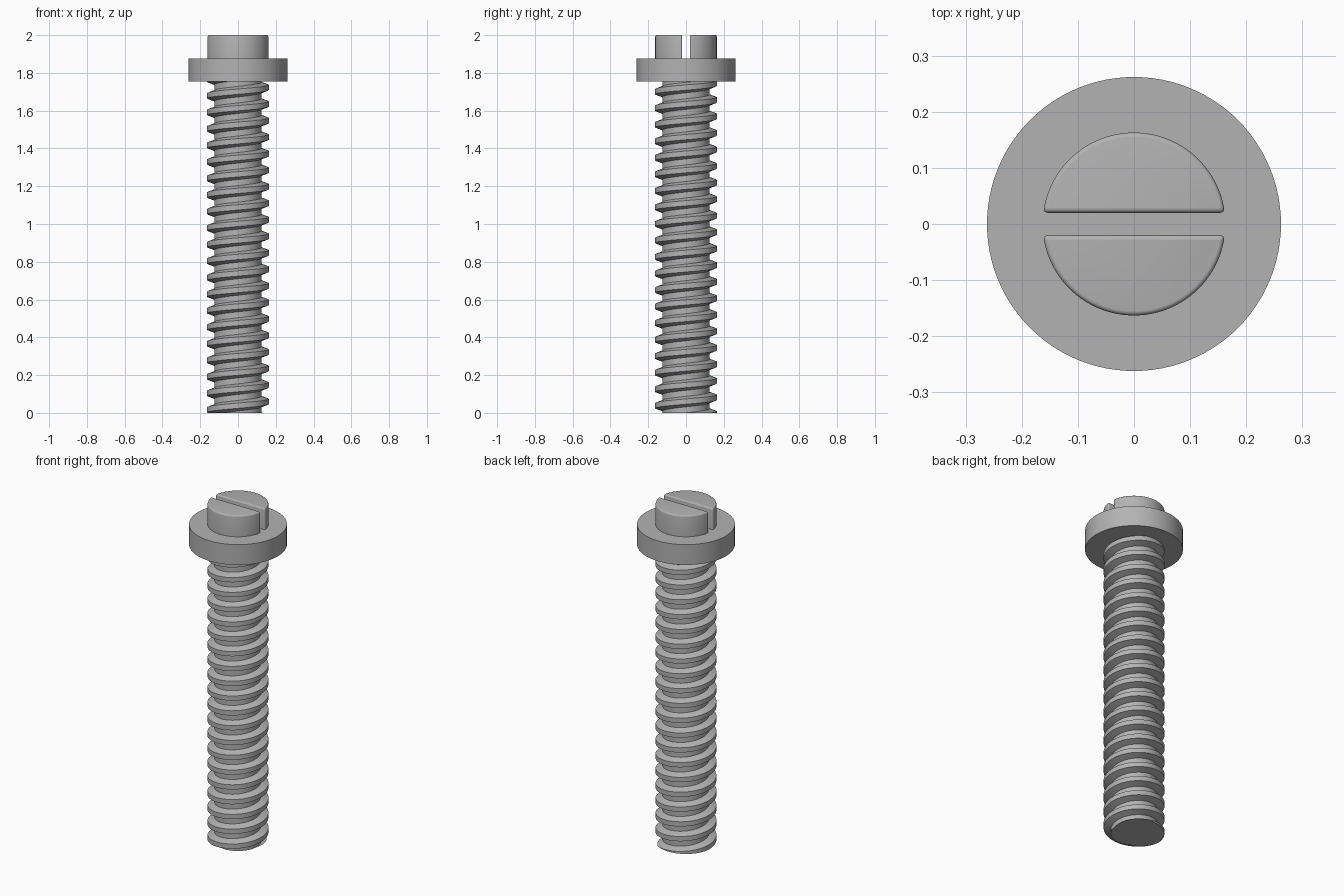
import bpy, bmesh, math
from mathutils import Vector

cube = bpy.data.objects.get("Cube")
if cube:
    bpy.data.objects.remove(cube, do_unlink=True)

steel = bpy.data.materials.new("grey steel")
steel.use_nodes = True
grey = (0.45, 0.45, 0.45, 1)
steel.diffuse_color = grey
steel.node_tree.nodes["Principled BSDF"].inputs["Base Color"].default_value = grey


def finish(name, bm):
    """Turn a bmesh into a smooth-shaded steel object."""
    bmesh.ops.recalc_face_normals(bm, faces=bm.faces)
    mesh = bpy.data.meshes.new(name)
    bm.to_mesh(mesh)
    bm.free()
    mesh.materials.append(steel)
    obj = bpy.data.objects.new(name, mesh)
    bpy.context.collection.objects.link(obj)
    bpy.ops.object.select_all(action="DESELECT")
    obj.select_set(True)
    bpy.context.view_layer.objects.active = obj
    bpy.ops.object.shade_smooth_by_angle(angle=math.radians(30))
    return obj


FLANGE_BOTTOM, FLANGE_TOP, TOP = 1.755, 1.875, 2.0

# Threaded shank: a right-handed helical sweep of one tooth profile
ROOT, CREST, PITCH, STEPS = 0.125, 0.163, 0.0875, 64
PHASE = 0.06  # height of the first tooth on the +x side
profile = [(ROOT, -0.028), (CREST, -0.014), (CREST, 0.014), (ROOT, 0.028)]
turns = math.ceil(FLANGE_TOP / PITCH) + 2
bm = bmesh.new()
rows = []
for i in range(turns * STEPS + 1):
    a = math.tau * i / STEPS
    base = PHASE + PITCH * (i / STEPS - 2)
    rows.append([bm.verts.new((r * math.cos(a), r * math.sin(a), base + z))
                 for r, z in profile])
for i in range(len(rows) - 1):
    a, b = rows[i], rows[i + 1]
    for j in range(3):
        bm.faces.new((a[j], b[j], b[j + 1], a[j + 1]))
    # Root band joining this turn to the next one up
    if i + 1 + STEPS < len(rows):
        bm.faces.new((a[3], b[3], rows[i + 1 + STEPS][0], rows[i + STEPS][0]))
# Cut flat at the foot and hide the upper end inside the flange
for height, up in ((0, -1), (FLANGE_BOTTOM + 0.02, 1)):
    cut = bmesh.ops.bisect_plane(
        bm, geom=bm.verts[:] + bm.edges[:] + bm.faces[:], dist=1e-6,
        plane_co=Vector((0, 0, height)), plane_no=Vector((0, 0, up)), clear_outer=True)
    rim = [e for e in cut["geom_cut"] if isinstance(e, bmesh.types.BMEdge)]
    bmesh.ops.edgenet_fill(bm, edges=rim)
finish("threaded_shank", bm)

# Flange
bm = bmesh.new()
bmesh.ops.create_cone(bm, cap_ends=True, segments=96, radius1=0.262, radius2=0.262,
                      depth=FLANGE_TOP - FLANGE_BOTTOM)
bmesh.ops.translate(bm, verts=bm.verts, vec=(0, 0, (FLANGE_TOP + FLANGE_BOTTOM) / 2))
finish("flange", bm)

# Slotted head: two rounded half discs with a gap between them
HEAD, GAP = 0.163, 0.02
start = math.asin(GAP / HEAD)
for side, name in ((1, "head_half_back"), (-1, "head_half_front")):
    bm = bmesh.new()
    outline = []
    for i in range(49):
        a = start + (math.pi - 2 * start) * i / 48
        outline.append(bm.verts.new((HEAD * math.cos(a), side * HEAD * math.sin(a),
                                     FLANGE_TOP - 0.01)))
    face = bm.faces.new(outline)
    top = bmesh.ops.extrude_face_region(bm, geom=[face])["geom"]
    bmesh.ops.translate(bm, vec=(0, 0, TOP - FLANGE_TOP + 0.01),
                        verts=[v for v in top if isinstance(v, bmesh.types.BMVert)])
    bmesh.ops.recalc_face_normals(bm, faces=bm.faces)
    # Round the top rim and the two upright corners
    sharp = [e for e in bm.edges
             if e.calc_face_angle() > 0.5 and max(v.co.z for v in e.verts) > FLANGE_TOP]
    bmesh.ops.bevel(bm, geom=sharp, offset=0.009, segments=4, profile=0.5,
                    affect="EDGES", clamp_overlap=True)
    finish(name, bm)
